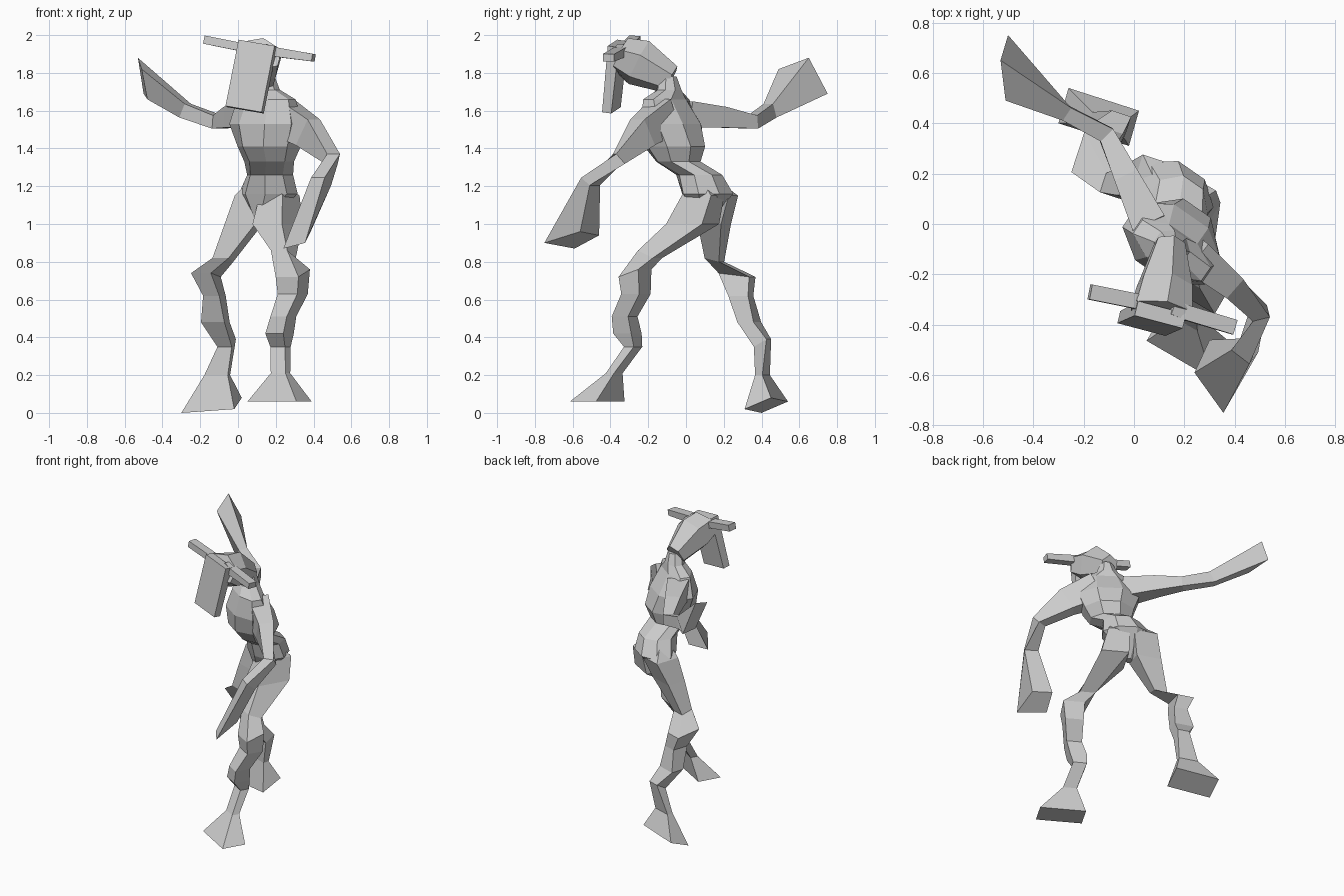
import bpy
import bmesh
from math import cos, sin, pi
from mathutils import Vector

if "Cube" in bpy.data.objects:
    bpy.data.objects.remove(bpy.data.objects["Cube"], do_unlink=True)

# One plain clay colour for the whole figure
GREY = (0.6, 0.6, 0.6, 1.0)
clay = bpy.data.materials.new("grey clay")
clay.diffuse_color = GREY
clay.use_nodes = True
clay.node_tree.nodes["Principled BSDF"].inputs["Base Color"].default_value = GREY

UP = Vector((0, 0, 1))


def section_points(center, width, depth, tilt, across, direction, sides):
    """Corners of one polygon cross-section, with half width and half depth."""
    direction = direction.normalized()
    u = (across - direction * across.dot(direction)).normalized()
    v = direction.cross(u)
    angles = [pi / sides + 2 * pi * i / sides for i in range(sides)]
    reach_u = max(cos(a) for a in angles)
    reach_v = max(sin(a) for a in angles)
    points = []
    for angle in angles:
        s, t = cos(angle) / reach_u, sin(angle) / reach_v
        points.append(center + u * width * s + v * depth * t + UP * tilt * t)
    return points


def match_corners(previous, corners):
    """Order the end corners so that they join the previous section untwisted."""
    corners = [Vector(c) for c in corners]
    count = len(corners)
    center_a = sum(previous, Vector()) / count
    center_b = sum(corners, Vector()) / count
    options = []
    for loop in (corners, corners[::-1]):
        options += [loop[i:] + loop[:i] for i in range(count)]

    def twist(loop):
        return sum(((p - center_a) - (q - center_b)).length
                   for p, q in zip(previous, loop))

    return min(options, key=twist)


def loft(name, sections, across, direction=None, sides=4, end=None):
    """Skin a row of sections (x, y, z, half width, half depth, optional tilt)."""
    across = Vector(across)
    centers = [Vector(s[:3]) for s in sections]
    path = list(centers)
    if end:
        path.append(sum((Vector(c) for c in end), Vector()) / len(end))
    rings = []
    for i, section in enumerate(sections):
        tangent = path[min(i + 1, len(path) - 1)] - path[max(i - 1, 0)]
        tilt = section[5] if len(section) > 5 else 0
        rings.append(section_points(centers[i], section[3], section[4], tilt,
                                    across, direction or tangent, sides))
    if end:
        rings.append(match_corners(rings[-1], end))

    bm = bmesh.new()
    loops = [[bm.verts.new(p) for p in ring] for ring in rings]
    for low, high in zip(loops, loops[1:]):
        for i in range(sides):
            j = (i + 1) % sides
            bm.faces.new((low[i], low[j], high[j], high[i]))
    bm.faces.new(loops[0][::-1])
    bm.faces.new(loops[-1])
    bmesh.ops.recalc_face_normals(bm, faces=bm.faces)
    mesh = bpy.data.meshes.new(name)
    bm.to_mesh(mesh)
    bm.free()
    mesh.materials.append(clay)
    obj = bpy.data.objects.new(name, mesh)
    bpy.context.collection.objects.link(obj)
    return obj


def fuse(base, parts):
    """Weld the parts onto the base as one skin without hidden inner faces."""
    for part in parts:
        union = base.modifiers.new(part.name, 'BOOLEAN')
        union.operation = 'UNION'
        union.solver = 'EXACT'
        union.object = part
    graph = bpy.context.evaluated_depsgraph_get()
    skin = bpy.data.meshes.new_from_object(base.evaluated_get(graph))
    base.modifiers.clear()
    base.data = skin
    for part in parts:
        bpy.data.objects.remove(part, do_unlink=True)


# Torso from the crotch through waist and chest to the neck
body = loft("body", [
    (.12, .09, 1.0, .02, .03),
    (.16, .115, 1.16, .155, .12),
    (.17, .07, 1.26, .115, .115),
    (.165, -.04, 1.33, .13, .105),
    (.165, -.06, 1.41, .16, .15),
    (.15, -.08, 1.53, .20, .135),
    (.15, -.105, 1.66, .165, .08),
    (.15, -.09, 1.71, .07, .06),
    (.15, -.10, 1.78, .04, .05),
], across=(.82, -.57, 0), direction=UP, sides=8)

# Wedge head, hanging face plate and a pair of horns
head_across = (.95, -.25, -.15)
head = loft("head", [
    (.14, -.08, 1.765, .055, .08),
    (.12, -.25, 1.855, .10, .13),
    (.11, -.345, 1.90, .115, .095),
], across=head_across, sides=6)
loft("face_plate", [
    (.105, -.36, 1.955, .10, .03),
    (.035, -.395, 1.605, .10, .025),
], across=head_across)
loft("right_horn", [
    (-.175, -.27, 1.975, .03, .022),
    (0, -.305, 1.94, .03, .022),
    (.06, -.32, 1.91, .03, .022),
], across=(0, 1, 0))
loft("left_horn", [
    (.15, -.33, 1.93, .03, .022),
    (.2, -.35, 1.91, .03, .025),
    (.40, -.41, 1.88, .03, .02),
], across=(0, 1, 0))

# Right arm thrown back, ending in a flared hand
right_arm = loft("right_arm", [
    (.06, 0, 1.58, .07, .07),
    (-.03, .19, 1.565, .055, .05),
    (-.11, .355, 1.54, .035, .035),
    (-.28, .445, 1.60, .04, .03),
], across=UP, end=[(-.5, .75, 1.69), (-.53, .65, 1.88),
                   (-.51, .49, 1.82), (-.48, .58, 1.66)])

# Left arm bent forward and down
left_arm = loft("left_arm", [
    (.22, -.11, 1.575, .095, .07),
    (.37, -.23, 1.485, .08, .05),
    (.50, -.355, 1.345, .035, .035),
    (.44, -.505, 1.225, .035, .045),
], across=UP, end=[(.355, -.75, .9), (.24, -.59, .87),
                   (.30, -.46, .94), (.385, -.56, .96)])

# Right leg stepping back, with a flared hoof
right_leg = loft("right_leg", [
    (.11, .12, 1.24, .03, .03),
    (.085, .17, 1.15, .08, .085),
    (.03, .15, 1.0, .085, .065),
    (-.08, .15, .81, .045, .04, -.01),
    (-.17, .27, .73, .055, .085, -.01),
    (-.125, .29, .62, .045, .055),
    (-.12, .335, .48, .065, .045),
    (-.06, .405, .37, .04, .035, .02),
    (-.11, .405, .2, .065, .02),
], across=(.95, -.31, 0), direction=UP,
    end=[(-.3, .4, 0), (-.02, .31, .02), (.02, .45, .08), (-.26, .54, .06)])

# Left leg stepping forward, with a flared hoof
left_leg = loft("left_leg", [
    (.2, .07, 1.24, .03, .03),
    (.22, .09, 1.15, .07, .09),
    (.21, .035, 1.0, .09, .11),
    (.24, -.19, .84, .05, .045, -.02),
    (.29, -.27, .74, .07, .06, .02),
    (.29, -.265, .63, .06, .055),
    (.24, -.325, .51, .05, .05),
    (.22, -.31, .42, .055, .055),
    (.225, -.28, .35, .045, .03),
    (.225, -.38, .21, .045, .025),
    (.22, -.47, .06, .15, .08),
], across=(.86, -.5, 0), direction=UP)

fuse(body, [head, right_arm, left_arm, right_leg, left_leg])
